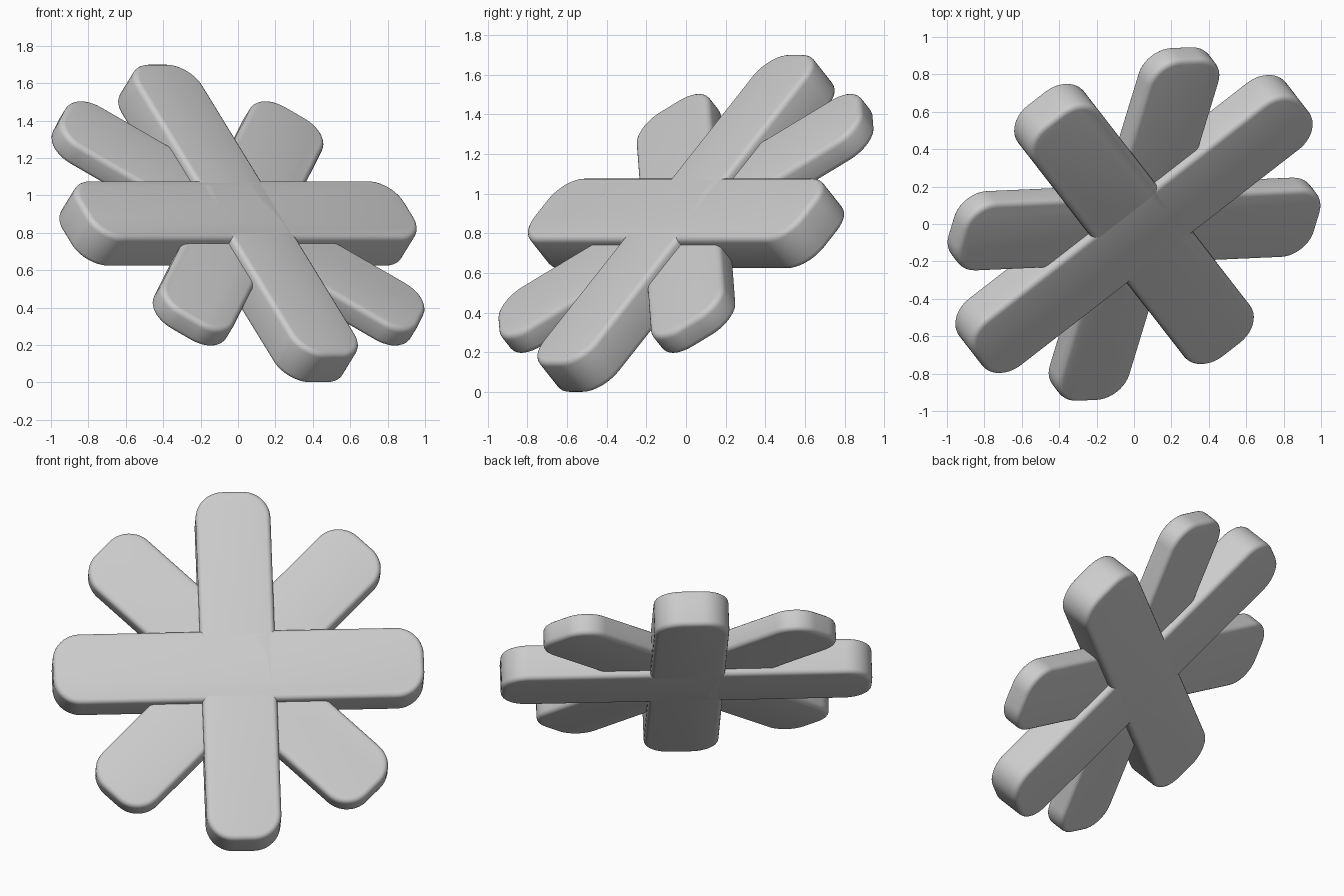
import bpy, bmesh, math
from mathutils import Matrix

if "Cube" in bpy.data.objects:
    bpy.data.objects.remove(bpy.data.objects["Cube"])

HALF_LEN, HALF_WID, CORNER = 1.105, 0.223, 0.165
TILT = (Matrix.Translation((0, 0, 0.85))
        @ Matrix.Rotation(math.radians(37.8), 4, 'Z')
        @ Matrix.Rotation(math.radians(45), 4, 'X'))


def bar(name, angle, half_thick, edge):
    """Round-cornered flat bar through the centre, turned in the tilted plane."""
    bm = bmesh.new()
    verts = []
    for q, (sx, sy) in enumerate([(1, 1), (-1, 1), (-1, -1), (1, -1)]):
        for i in range(11):
            a = math.radians(90 * q + 9 * i)
            verts.append(bm.verts.new((
                sx * (HALF_LEN - CORNER) + CORNER * math.cos(a),
                sy * (HALF_WID - CORNER) + CORNER * math.sin(a),
                -half_thick)))
    face = bm.faces.new(verts)
    ext = bmesh.ops.extrude_face_region(bm, geom=[face])
    top = [v for v in ext['geom'] if isinstance(v, bmesh.types.BMVert)]
    bmesh.ops.translate(bm, vec=(0, 0, 2 * half_thick), verts=top)
    bmesh.ops.recalc_face_normals(bm, faces=bm.faces)
    # soften the rims of both broad faces
    rims = [e for e in bm.edges
            if abs(e.verts[0].co.z - e.verts[1].co.z) < 1e-6]
    bmesh.ops.bevel(bm, geom=rims, offset=edge, segments=4,
                    profile=0.5, affect='EDGES')
    me = bpy.data.meshes.new(name)
    bm.to_mesh(me)
    bm.free()
    ob = bpy.data.objects.new(name, me)
    bpy.context.collection.objects.link(ob)
    ob.matrix_world = TILT @ Matrix.Rotation(math.radians(angle), 4, 'Z')
    bpy.context.view_layer.objects.active = ob
    bpy.ops.object.select_all(action='DESELECT')
    ob.select_set(True)
    bpy.ops.object.shade_smooth_by_angle(angle=math.radians(35))
    return ob


# thick upright cross
bar("level_bar", 0, 0.113, 0.03)
bar("rising_bar", 90, 0.113, 0.03)
# thinner diagonal cross
bar("diagonal_bar_a", 45, 0.07, 0.03)
bar("diagonal_bar_b", 135, 0.07, 0.03)
